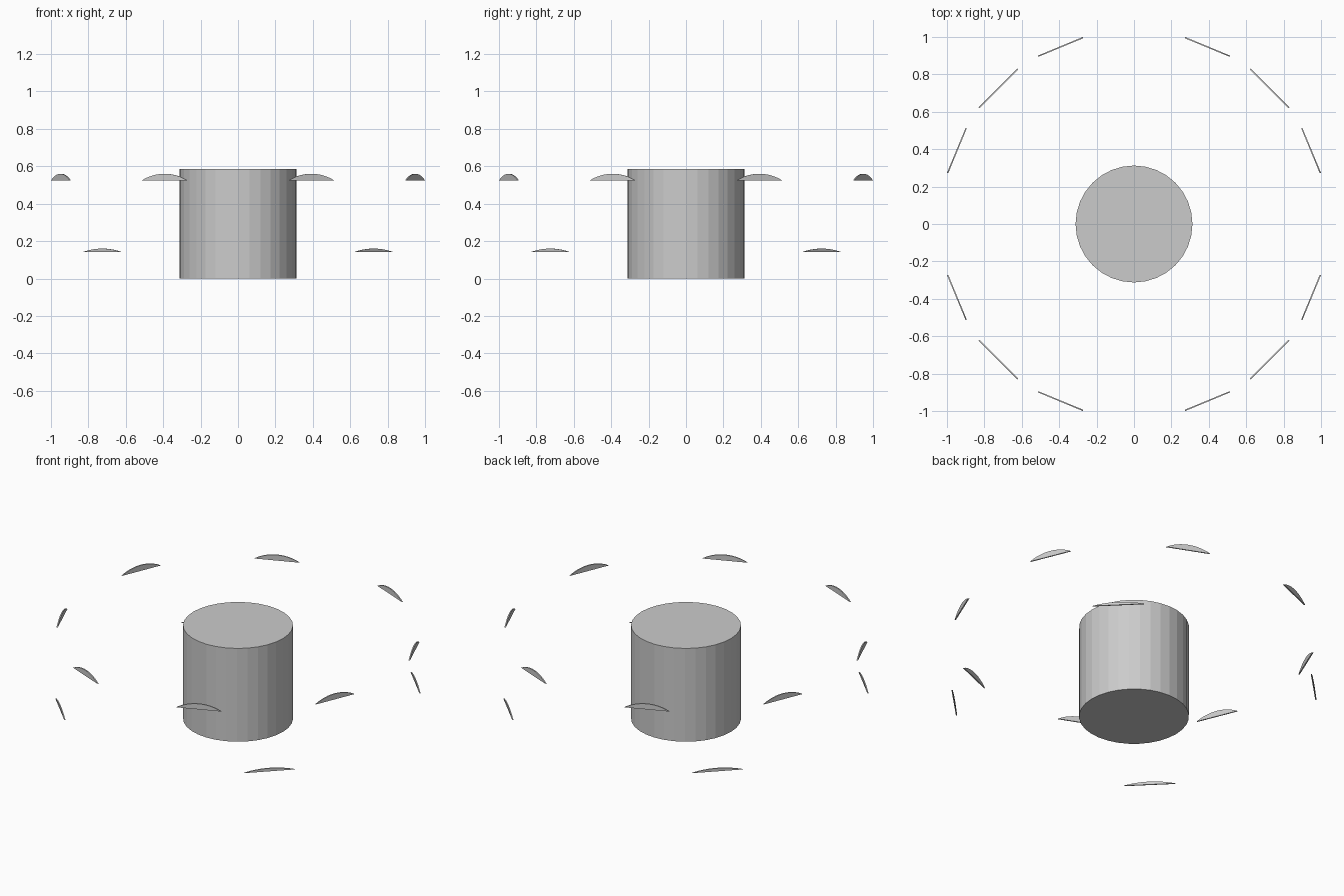
import bpy, bmesh, math
from mathutils import Matrix, Vector

if "Cube" in bpy.data.objects:
    bpy.data.objects.remove(bpy.data.objects["Cube"])

ARC_STEPS = 12
RING_RADIUS = 1.025
THICKNESS = 0.007


def sliver(name, angle, base_z, half_width, height):
    """Thin upright circular-segment plate facing outward at an angle."""
    bm = bmesh.new()
    r = (half_width ** 2 + height ** 2) / (2 * height)
    sweep = math.asin(half_width / r)
    pts = []
    for i in range(ARC_STEPS + 1):
        a = -sweep + 2 * sweep * i / ARC_STEPS
        pts.append((-THICKNESS / 2, r * math.sin(a), height - r + r * math.cos(a)))
    face = bm.faces.new([bm.verts.new(p) for p in pts])
    ext = bmesh.ops.extrude_face_region(bm, geom=[face])
    moved = [g for g in ext["geom"] if isinstance(g, bmesh.types.BMVert)]
    bmesh.ops.translate(bm, vec=Vector((THICKNESS, 0, 0)), verts=moved)
    bm.transform(Matrix.Rotation(angle, 4, 'Z')
                 @ Matrix.Translation((RING_RADIUS, 0, base_z)))
    bmesh.ops.recalc_face_normals(bm, faces=bm.faces)
    mesh = bpy.data.meshes.new(name)
    bm.to_mesh(mesh)
    bm.free()
    bpy.context.collection.objects.link(bpy.data.objects.new(name, mesh))


# Central drum
bpy.ops.mesh.primitive_cylinder_add(vertices=32, radius=0.3125, depth=0.585,
                                    location=(0, 0, 0.2925))
bpy.context.object.name = "central_drum"

# Upper ring of eight slivers
for i in range(8):
    sliver(f"upper_sliver_{i + 1}", math.radians(22.5 + 45 * i), 0.525, 0.130, 0.035)

# Lower ring of four slivers on the diagonals
for i in range(4):
    sliver(f"lower_sliver_{i + 1}", math.radians(45 + 90 * i), 0.141, 0.147, 0.019)
